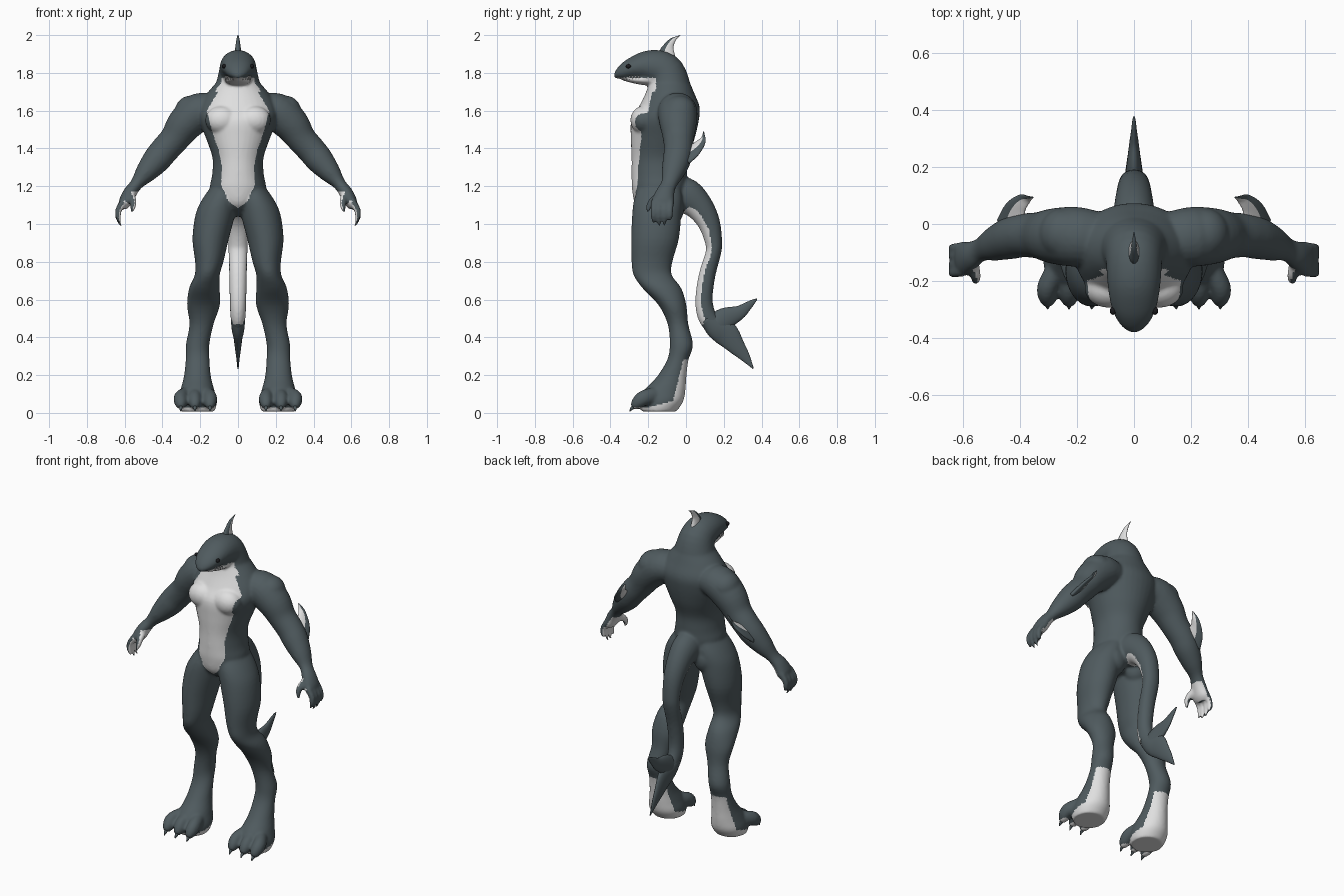
import bpy, bmesh, math
from mathutils import Vector


def material(name, rgb):
    m = bpy.data.materials.new(name)
    m.diffuse_color = (*rgb, 1)
    return m


GREY = material("slate grey skin", (0.08, 0.105, 0.115))
WHITE = material("pale underside", (0.74, 0.74, 0.74))
BLACK = material("eye black", (0.01, 0.01, 0.012))


def spline(rows, steps=4):
    """Catmull-Rom interpolation of section rows."""
    out = []
    for i in range(len(rows) - 1):
        p = [rows[max(0, min(len(rows) - 1, i + k))] for k in (-1, 0, 1, 2)]
        for s in range(steps):
            t = s / steps
            out.append([b + .5 * t * (c - a + t * (2*a - 5*b + 4*c - d + t * (3*(b - c) + d - a)))
                        for a, b, c, d in zip(*p)])
    return out + [list(rows[-1])]


def tube(bm, rows, ref=(1, 0, 0), axis=None, s=1, n=24, pale=None):
    """Loft of ellipses; row = x, y, z, half size along ref, other half size."""
    rows = spline([(r[0] * s, *r[1:]) for r in rows])
    ref = Vector((ref[0] * s, ref[1], ref[2]))
    pts = [Vector(r[:3]) for r in rows]
    rings = []
    for i, r in enumerate(rows):
        t = Vector(axis) if axis else (pts[min(i + 1, len(pts) - 1)] - pts[max(i - 1, 0)]).normalized()
        u = (ref - t * ref.dot(t)).normalized()
        v = t.cross(u)
        a, b = max(r[3], .0015), max(r[4], .0015)
        rings.append([bm.verts.new(pts[i] + u * a * math.cos(k * math.tau / n) + v * b * math.sin(k * math.tau / n))
                      for k in range(n)])
    for lo, hi in zip(rings, rings[1:]):
        for k in range(n):
            f = bm.faces.new((lo[k], lo[(k + 1) % n], hi[(k + 1) % n], hi[k]))
            if pale and pale * math.cos((k + .5) * math.tau / n) > -0.2:
                f.material_index = 1
    bm.faces.new(rings[0])
    bm.faces.new(rings[-1])


def ball(bm, c, r):
    vs = bmesh.ops.create_uvsphere(bm, u_segments=20, v_segments=12, radius=1)["verts"]
    for v in vs:
        v.co = Vector((v.co.x * r[0] + c[0], v.co.y * r[1] + c[1], v.co.z * r[2] + c[2]))


def finish(bm, name, mats):
    bmesh.ops.recalc_face_normals(bm, faces=bm.faces)
    me = bpy.data.meshes.new(name)
    bm.to_mesh(me)
    bm.free()
    for m in mats:
        me.materials.append(m)
    me.polygons.foreach_set("use_smooth", [True] * len(me.polygons))
    ob = bpy.data.objects.new(name, me)
    bpy.context.collection.objects.link(ob)
    return ob


def stack(rows):
    """Rows given as z, centre x, half width, y front, y back."""
    return [(cx, (y0 + y1) / 2, z, w, (y1 - y0) / 2) for z, cx, w, y0, y1 in rows]


Z = (0, 0, 1)
bm = bmesh.new()
# torso
tube(bm, stack([(1.04, 0, .04, -.19, -.08), (1.10, 0, .10, -.265, -.03), (1.18, 0, .148, -.285, .0),
                (1.26, 0, .137, -.288, .005), (1.35, 0, .135, -.288, .01), (1.45, 0, .168, -.292, .045),
                (1.55, 0, .205, -.29, .068), (1.62, 0, .205, -.25, .072), (1.69, 0, .165, -.215, .045),
                (1.75, 0, .115, -.195, .02), (1.79, 0, .09, -.18, 0)]), axis=Z, n=36)
# neck, head and lower jaw
tube(bm, [(0, -.08, 1.64, .15, .12), (0, -.09, 1.74, .118, .11), (0, -.122, 1.81, .10, .103),
          (0, -.20, 1.835, .094, .085), (0, -.28, 1.825, .082, .059), (0, -.335, 1.803, .06, .04),
          (0, -.365, 1.788, .035, .022), (0, -.38, 1.781, .012, .008)], n=32)
tube(bm, [(0, -.15, 1.77, .075, .04), (0, -.23, 1.763, .07, .027), (0, -.29, 1.766, .055, .018),
          (0, -.335, 1.77, .025, .01)])
# tail
tube(bm, [(0, -.1, 1.16, .08, .08), (0, -.01, 1.15, .08, .098), (0, .062, 1.10, .07, .078),
          (0, .12, 1.01, .06, .06), (0, .147, .9, .052, .045), (0, .143, .84, .05, .041),
          (0, .112, .73, .047, .044), (0, .095, .6, .044, .046), (0, .112, .51, .04, .05),
          (0, .16, .45, .03, .05)])
leg = stack([(1.20, .07, .07, -.25, -.03), (1.13, .095, .095, -.275, -.02), (1.05, .12, .105, -.285, -.025),
             (.92, .145, .096, -.29, -.038), (.80, .152, .075, -.288, -.072), (.73, .163, .066, -.278, -.075),
             (.66, .178, .081, -.23, -.025), (.57, .183, .087, -.145, .002), (.47, .193, .064, -.097, .012),
             (.36, .214, .062, -.086, .037), (.28, .214, .063, -.1, .013), (.19, .215, .072, -.155, .002),
             (.12, .215, .09, -.22, -.003), (.06, .215, .104, -.24, -.015), (.008, .215, .092, -.235, -.05)])
arm = [(.11, -.05, 1.60, .09, .08), (.20, -.045, 1.595, .105, .10), (.28, -.042, 1.53, .098, .095),
       (.335, -.04, 1.452, .082, .079), (.39, -.04, 1.39, .077, .076), (.435, -.05, 1.335, .074, .073),
       (.49, -.07, 1.27, .06, .056), (.537, -.09, 1.212, .042, .034), (.572, -.11, 1.165, .05, .036),
       (.598, -.122, 1.115, .06, .034), (.61, -.125, 1.085, .045, .02)]
for s in (1, -1):
    tube(bm, leg, axis=Z, s=s, n=32)
    tube(bm, arm, ref=(0, 1, 0), s=s)
    ball(bm, (s * .085, -.225, 1.55), (.09, .07, .075))   # chest muscle
    ball(bm, (s * .085, -.085, 1.08), (.08, .075, .09))   # buttock
    ball(bm, (s * .25, -.035, 1.595), (.085, .09, .085))  # shoulder
    # fingers and thumb
    for k, y in enumerate((-.168, -.139, -.110, -.081)):
        tip = (1.005, .99, .99, 1.02)[k]
        tube(bm, [(.603, y, 1.12, .018, .02), (.632, y - .003, 1.075, .017, .018),
                  (.634, y - .004, 1.035, .014, .015), (.622, y - .003, tip, .007, .007)],
             ref=(0, 1, 0), s=s, n=12)
    tube(bm, [(.57, -.13, 1.15, .024, .024), (.557, -.175, 1.125, .02, .02), (.555, -.195, 1.095, .016, .016),
              (.562, -.202, 1.062, .007, .007)], ref=(0, 1, 0), s=s, n=12)
    # toes
    for x0, x1 in ((.165, .148), (.217, .228), (.268, .303)):
        tube(bm, [(x0, -.15, .095, .036, .045), (x1, -.22, .08, .037, .042), (x1, -.26, .05, .032, .034),
                  (x1, -.282, .028, .016, .016)], s=s, n=16)
body = finish(bm, "body", [GREY, WHITE])

# fuse the body volumes into one smooth skin
rm = body.modifiers.new("fuse", "REMESH")
rm.mode, rm.voxel_size = "VOXEL", .008
sm = body.modifiers.new("soften", "SMOOTH")
sm.factor, sm.iterations = .5, 7
me = bpy.data.meshes.new_from_object(body.evaluated_get(bpy.context.evaluated_depsgraph_get()))
body.modifiers.clear()
body.data = me
me.materials.clear()
me.materials.append(GREY)
me.materials.append(WHITE)

BELLY = [(1.085, 0), (1.12, .05), (1.21, .09), (1.31, .085), (1.4, .105), (1.5, .14),
         (1.6, .165), (1.66, .13), (1.72, .09), (1.775, .085)]


def belly_width(z):
    for (z0, w0), (z1, w1) in zip(BELLY, BELLY[1:]):
        if z0 <= z <= z1:
            return w0 + (w1 - w0) * (z - z0) / (z1 - z0)
    return -1


def is_pale(c, n):
    x, y, z = abs(c.x), c.y, c.z
    nx = n.x if c.x > 0 else -n.x
    if y < -.14 and x < belly_width(z):                                        # belly and throat
        return True
    if y < -.16 and 1.7 < z < 1.774:                                           # jaw
        return True
    if y > -.03 and x < .085 and .47 < z < 1.12 and n.y * .8 + n.z * .4 < -.25:  # tail underside
        return True
    if z < .28 and y > -.015 - .25 * (.28 - z):                                # heel
        return True
    if z < .03 + .25 * max(0, y + .2):                                         # sole
        return True
    return x > .53 and z < 1.17 and nx < -.2                                   # palm


for p in me.polygons:
    p.use_smooth = True
    p.material_index = int(is_pale(p.center, p.normal))


def fin(name, rows, ref, pale=None, s=1, axis=None):
    b = bmesh.new()
    tube(b, rows, ref=ref, s=s, pale=pale, axis=axis)
    finish(b, name, [GREY, WHITE])


# fins
fin("head_fin", [(0, -.105, 1.88, .05, .022), (0, -.102, 1.92, .037, .017), (0, -.093, 1.945, .028, .013),
                 (0, -.067, 1.98, .018, .008), (0, -.03, 2.0, .003, .002)], (0, 1, 0), 1, axis=Z)
fin("tail_lower_lobe", [(0, .11, .5, .04, .038), (0, .16, .45, .058, .034), (0, .21, .42, .068, .026),
                        (0, .267, .352, .046, .017), (0, .31, .3, .028, .01), (0, .356, .235, .003, .003)],
    (0, .7, .7))
fin("tail_upper_lobe", [(0, .15, .46, .065, .034), (0, .21, .5, .058, .026), (0, .28, .53, .038, .017),
                        (0, .32, .56, .025, .011), (0, .355, .588, .013, .007), (0, .376, .603, .003, .003)],
    (0, -.55, .8))
for s, side in ((1, "left"), (-1, "right")):
    fin(side + "_elbow_fin", [(.425, -.01, 1.365, .075, .02), (.42, .03, 1.385, .055, .016),
                              (.405, .065, 1.415, .035, .012), (.38, .088, 1.45, .02, .008),
                              (.355, .094, 1.49, .003, .002)], (.7, 0, -.7), -1, s)
    # eyes
    b = bmesh.new()
    ball(b, (s * .074, -.305, 1.835), (.011, .014, .011))
    finish(b, side + "_eye", [BLACK])
    # toe claws
    b = bmesh.new()
    for x in (.148, .228, .303):
        tube(b, [(x, -.265, .038, .012, .014), (x, -.285, .026, .009, .01), (x, -.298, .008, .002, .002)], s=s, n=10)
    finish(b, side + "_toe_claws", [GREY])
    # teeth along the mouth line
    b = bmesh.new()
    for k in range(6):
        y = -.25 - .016 * k
        x = .066 - .0016 * k * k
        tube(b, [(x, y, 1.784, .005, .005), (x, y, 1.762, .001, .001)], s=s, n=6)
    finish(b, side + "_teeth", [WHITE])
